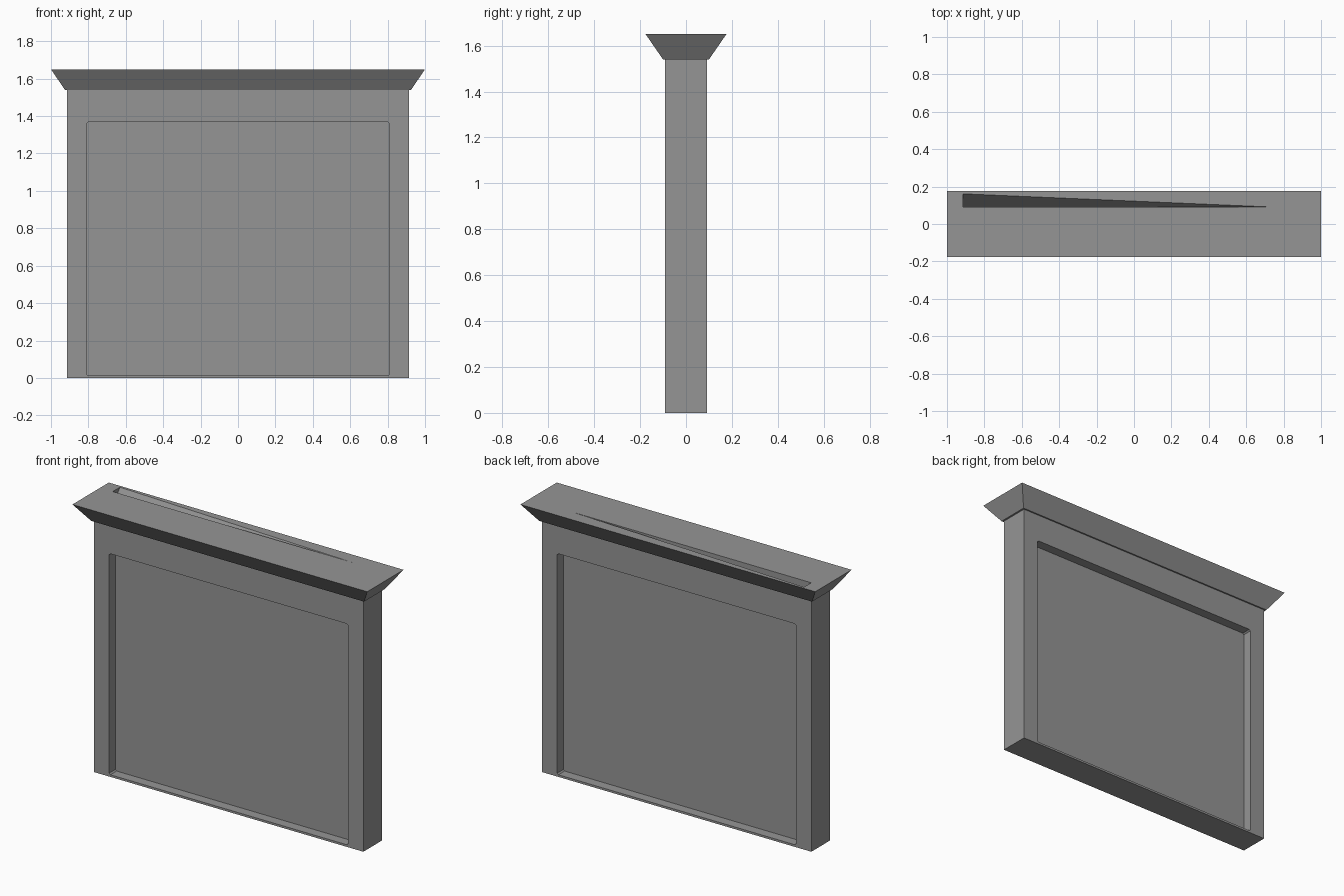
import bpy, bmesh

cube = bpy.data.objects.get("Cube")
if cube:
    bpy.data.objects.remove(cube, do_unlink=True)

grey = bpy.data.materials.new("stone_grey")
grey.use_nodes = True
colour = (0.3, 0.3, 0.3, 1)
grey.diffuse_color = colour
grey.node_tree.nodes["Principled BSDF"].inputs["Base Color"].default_value = colour


def hull(name, points):
    """Convex solid around a few points."""
    bm = bmesh.new()
    for p in points:
        bm.verts.new(p)
    bmesh.ops.convex_hull(bm, input=bm.verts[:])
    bmesh.ops.dissolve_limit(bm, angle_limit=0.001, verts=bm.verts[:], edges=bm.edges[:])
    bmesh.ops.recalc_face_normals(bm, faces=bm.faces[:])
    mesh = bpy.data.meshes.new(name)
    bm.to_mesh(mesh)
    bm.free()
    mesh.materials.append(grey)
    obj = bpy.data.objects.new(name, mesh)
    bpy.context.collection.objects.link(obj)
    return obj


def rect(x, y, z):
    return [(sx * x, sy * y, z) for sx in (-1, 1) for sy in (-1, 1)]


def cut(target, cutter):
    """Subtract the cutter, then hide it."""
    mod = target.modifiers.new(cutter.name, "BOOLEAN")
    mod.operation = "DIFFERENCE"
    mod.solver = "EXACT"
    mod.object = cutter
    cutter.hide_render = True
    cutter.hide_viewport = True
    cutter.display_type = "WIRE"


# Upright slab
HALF_X, HALF_Y, CAP_Z, TOP_Z = 0.914, 0.091, 1.54, 1.65
wall = hull("wall_slab", rect(HALF_X, HALF_Y, 0) + rect(HALF_X, HALF_Y, CAP_Z))

# Recessed panel on the front and back, with tiny chamfered corners
PANEL_X, LOW, HIGH, DEPTH, CH = 0.81, 0.013, 1.368, 0.06, 0.008
for side, label in ((-1, "front"), (1, "back")):
    outline = []
    for sx in (-1, 1):
        for z, inward in ((LOW, CH), (HIGH, -CH)):
            outline += [(sx * PANEL_X, z + inward), (sx * (PANEL_X - CH), z)]
    depths = (side * (HALF_Y - DEPTH), side * (HALF_Y + 0.05))
    cut(wall, hull(label + "_panel_cutter", [(x, y, z) for x, z in outline for y in depths]))

# Flared cap
cap = hull("flared_cap", rect(0.925, 0.1, CAP_Z) + rect(1.0, 0.176, TOP_Z))

# Tapering notch along the back of the cap's top
above = TOP_Z + 0.005
notch = hull("cap_notch_cutter", [(-HALF_X, 0.165, above), (-HALF_X, 0.092, above),
                                  (0.8, 0.092, above), (-HALF_X, 0.092, CAP_Z + 0.02)])
cut(cap, notch)
